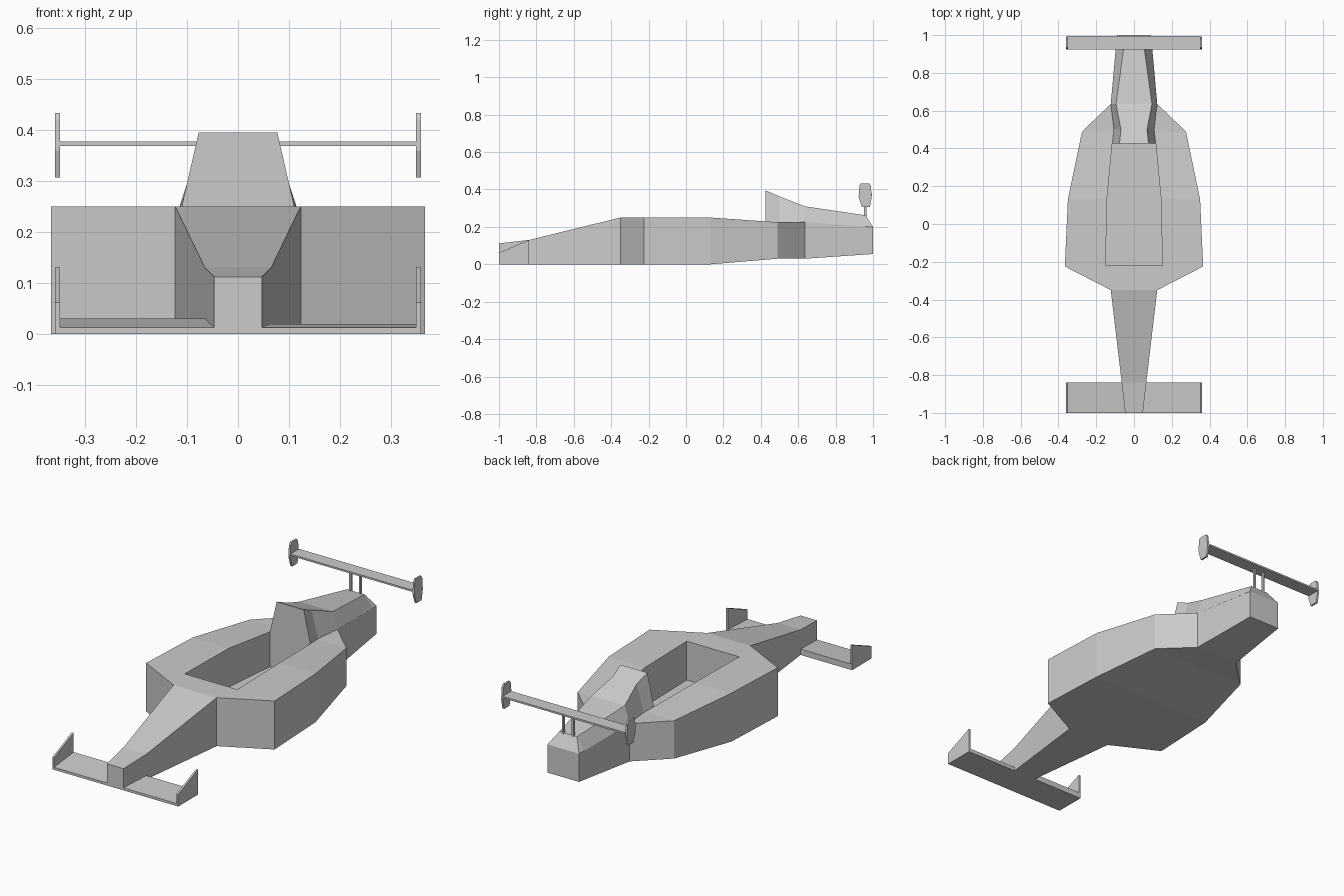
import bpy, bmesh

if "Cube" in bpy.data.objects:
    bpy.data.objects.remove(bpy.data.objects["Cube"])


def make_object(name, bm):
    bmesh.ops.recalc_face_normals(bm, faces=bm.faces)
    mesh = bpy.data.meshes.new(name)
    bm.to_mesh(mesh)
    bm.free()
    obj = bpy.data.objects.new(name, mesh)
    bpy.context.collection.objects.link(obj)
    return obj


def loft(name, rings):
    """Skin a list of equal-length closed cross-sections and cap both ends."""
    bm = bmesh.new()
    loops = [[bm.verts.new(p) for p in ring] for ring in rings]
    n = len(loops[0])
    for a, b in zip(loops, loops[1:]):
        for i in range(n):
            j = (i + 1) % n
            bm.faces.new((a[i], a[j], b[j], b[i]))
    bm.faces.new(loops[0][::-1])
    bm.faces.new(loops[-1])
    return make_object(name, bm)


def section(y, w_low, z_low, w_top, z_top):
    return [(-w_low, y, z_low), (w_low, y, z_low), (w_top, y, z_top), (-w_top, y, z_top)]


def plate(name, x0, x1, profile):
    """Extrude a (y, z) profile between two x positions."""
    return loft(name, [[(x, y, z) for y, z in profile] for x in (x0, x1)])


# Main hull: y, half width, bottom, top
hull = [(-1.0, .047, 0, .112), (-.84, .065, 0, .13), (-.35, .123, 0, .25),
        (-.225, .366, 0, .25), (.13, .35, 0, .25), (.49, .275, .03, .225),
        (.635, .123, .03, .225), (1.0, .09, .055, .2)]
body = loft("body", [section(y, w, lo, w, hi) for y, w, lo, hi in hull])

# Open cockpit
cutter = loft("cockpit_cutter", [section(y, w, .05, w, .4)
                                 for y, w in [(-.22, .15), (.13, .143), (.425, .115)]])
cutter.hide_render = True
cut = body.modifiers.new("cockpit", 'BOOLEAN')
cut.operation = 'DIFFERENCE'
cut.solver = 'EXACT'
cut.object = cutter
bpy.context.view_layer.objects.active = body
bpy.ops.object.modifier_apply(modifier=cut.name)
bpy.data.objects.remove(cutter, do_unlink=True)

# Headrest flowing back into the engine cover: y, base half width, base z, top half width, top z
cover = [(.425, .115, .229, .077, .395), (.5, .107, .224, .069, .363),
         (.635, .123, .224, .095, .31), (.96, .094, .202, .05, .262),
         (1.0, .09, .199, .09, .2)]
loft("engine_cover", [section(*s) for s in cover])

# Front wing halves (rising slightly to the rear) with wedge end plates
for side, label, rear_z in ((-1, "left", .03), (1, "right", .02)):
    plate("front_wing_" + label, side * .03, side * .35,
          [(-1, 0), (-.84, 0), (-.84, rear_z), (-1, .013)])
    plate("front_end_plate_" + label, side * .349, side * .359,
          [(-1, 0), (-.84, 0), (-.84, .13), (-1, .062)])

# Rear wing, end plates and struts
plate("rear_wing", -.35, .35, [(.925, .368), (.995, .368), (.995, .377), (.925, .377)])
for side, label in ((-1, "left"), (1, "right")):
    plate("rear_end_plate_" + label, side * .349, side * .359,
          [(.94, .307), (.983, .307), (.993, .36), (.988, .42), (.98, .433),
           (.935, .433), (.927, .42), (.923, .36)])
    plate("rear_strut_" + label, side * .023, side * .033,
          [(.952, .24), (.964, .24), (.964, .37), (.952, .37)])
